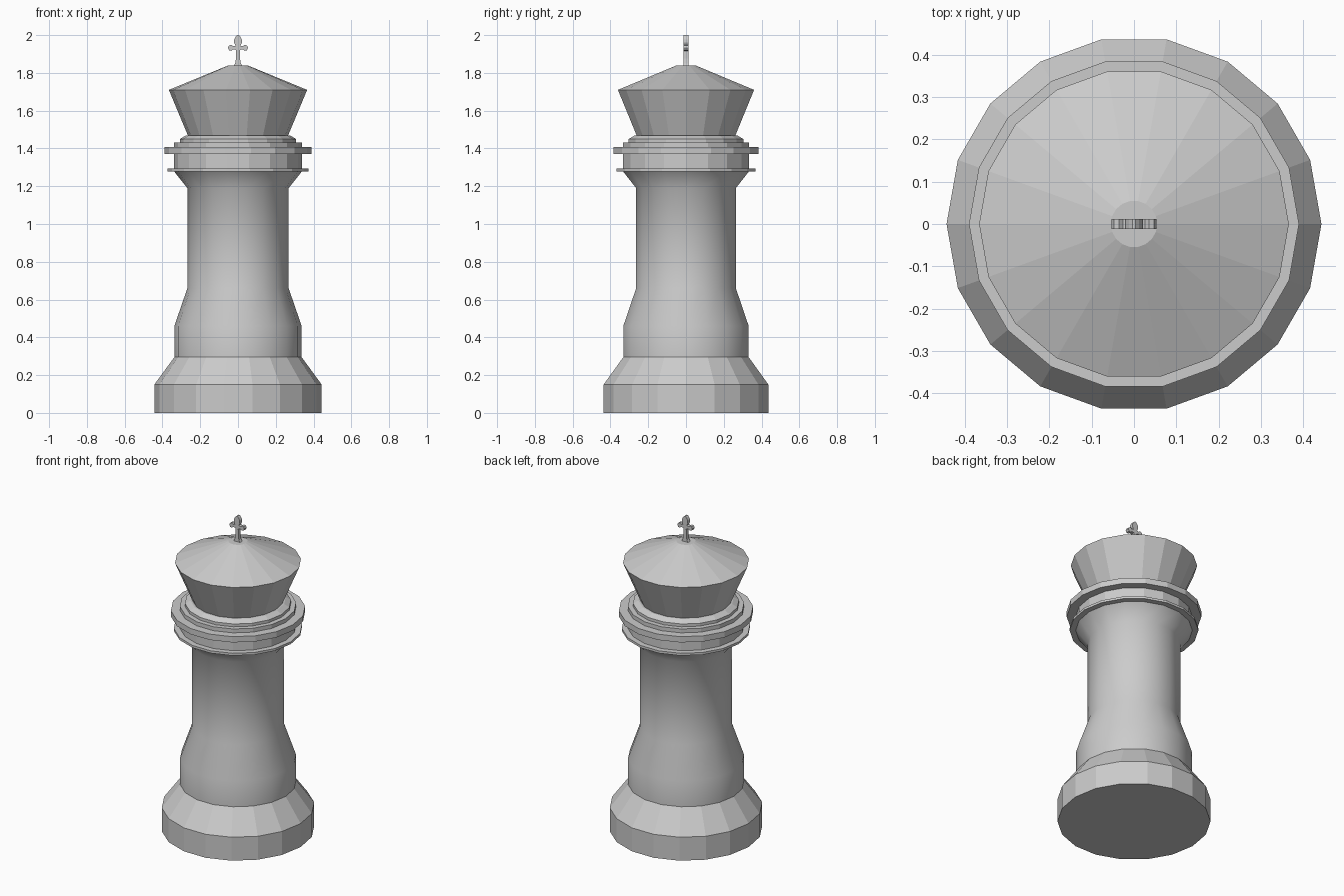
import bpy, bmesh
from math import cos, sin, pi, radians

if "Cube" in bpy.data.objects:
    bpy.data.objects.remove(bpy.data.objects["Cube"])

SIDES = 18


def finish(name, bm, smooth=False):
    bmesh.ops.recalc_face_normals(bm, faces=bm.faces)
    mesh = bpy.data.meshes.new(name)
    bm.to_mesh(mesh)
    bm.free()
    for p in mesh.polygons:
        p.use_smooth = smooth
    obj = bpy.data.objects.new(name, mesh)
    bpy.context.collection.objects.link(obj)
    return obj


def lathe(name, profile, bottom=False, top=False, smooth=False):
    """Turn a (radius, z) profile around z; optionally cap its ends."""
    bm = bmesh.new()
    rings = [[bm.verts.new((r * cos(2 * pi * i / SIDES), r * sin(2 * pi * i / SIDES), z))
              for i in range(SIDES)] for r, z in profile]
    for lo, hi in zip(rings, rings[1:]):
        for i in range(SIDES):
            j = (i + 1) % SIDES
            bm.faces.new((lo[i], lo[j], hi[j], hi[i]))
    if bottom:
        bm.faces.new(rings[0][::-1])
    if top:
        bm.faces.new(rings[-1])
    # open strips: make faces point outwards by construction order
    mesh = bpy.data.meshes.new(name)
    bm.to_mesh(mesh)
    bm.free()
    for p in mesh.polygons:
        p.use_smooth = smooth
    obj = bpy.data.objects.new(name, mesh)
    bpy.context.collection.objects.link(obj)
    return obj


# faceted foot with sloped shoulder
lathe("base", [(0.443, 0), (0.443, 0.15), (0.337, 0.295)], bottom=True)

# smooth column, flaring at both ends
lathe("column", [(0.337, 0.295), (0.337, 0.46), (0.268, 0.66),
                 (0.268, 1.19), (0.338, 1.278)], smooth=True)

# stacked collar rings
lathe("collar", [(0.338, 1.278), (0.373, 1.278), (0.373, 1.293), (0.338, 1.293),
                 (0.338, 1.37), (0.39, 1.37), (0.39, 1.407), (0.338, 1.407),
                 (0.338, 1.432), (0.308, 1.432), (0.308, 1.45), (0.277, 1.468),
                 (0.265, 1.468)])

# flared head with conical roof
lathe("head", [(0.265, 1.468), (0.366, 1.71), (0.055, 1.838)], top=True)

# flat finial cross, cut from a mirrored half outline
half = [(0.024, 1.836), (0.015, 1.85), (0.011, 1.875), (0.01, 1.922), (0.026, 1.925),
        (0.035, 1.917), (0.047, 1.92), (0.053, 1.933), (0.047, 1.945), (0.035, 1.948),
        (0.026, 1.941), (0.013, 1.944), (0.021, 1.96), (0.02, 1.977), (0.012, 1.992),
        (0.004, 2.0)]
outline = half + [(-x, z) for x, z in reversed(half)]
bm = bmesh.new()
face = bm.faces.new([bm.verts.new((x, -0.012, z)) for x, z in outline])
ext = bmesh.ops.extrude_face_region(bm, geom=[face], use_keep_orig=True)
bmesh.ops.translate(bm, vec=(0, 0.024, 0),
                    verts=[v for v in ext["geom"] if isinstance(v, bmesh.types.BMVert)])
finish("finial_cross", bm)
